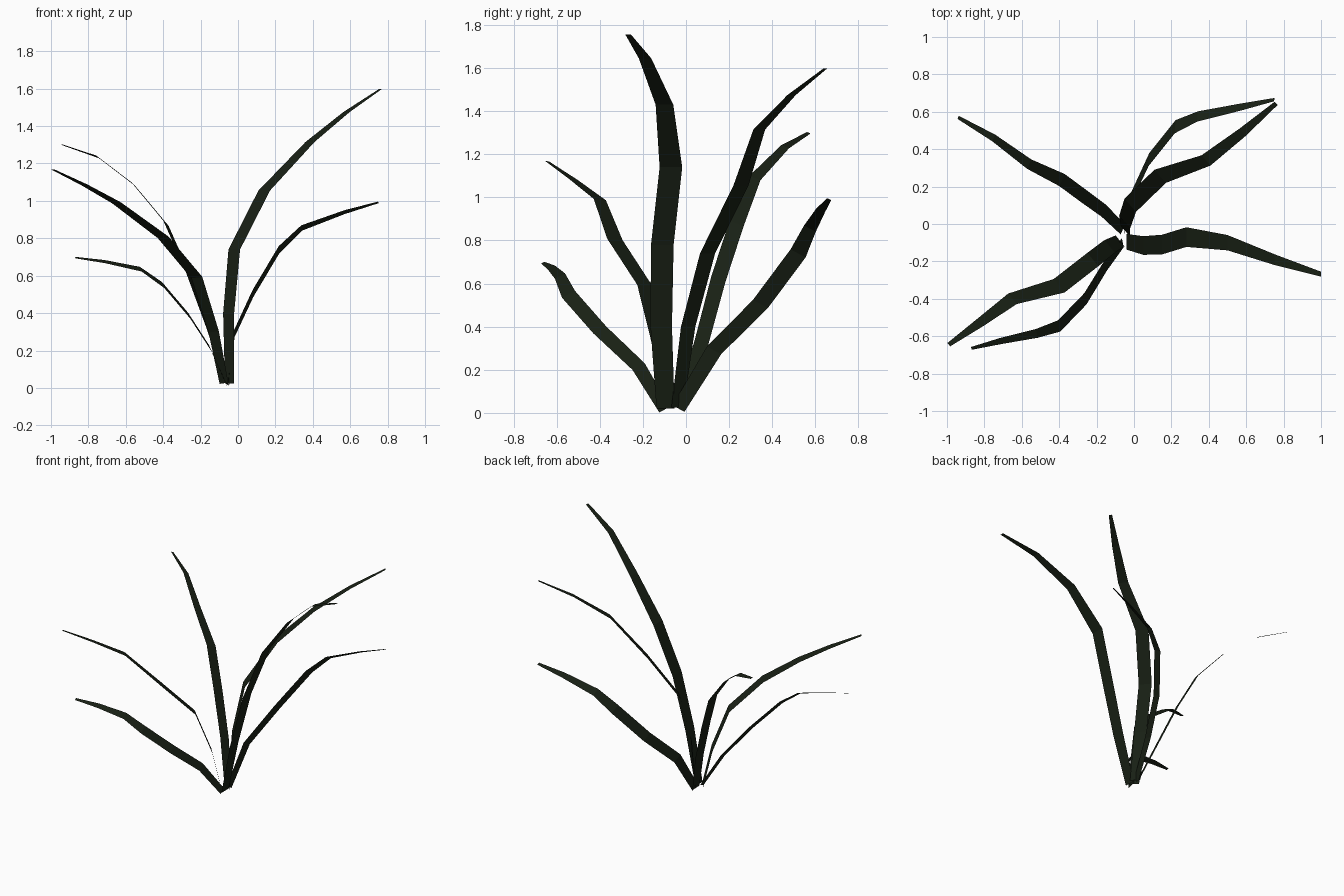
import bpy
from mathutils import Vector

# Dark green leaf colour
leaf = bpy.data.materials.new("leaf_green")
leaf.diffuse_color = (0.009, 0.014, 0.007, 1)

# Relative blade width from root to tip
TAPER = [0.8, 0.95, 1.0, 1.0, 0.78, 0.55, 0.25]


def blade(name, across, spine):
    """Flat ribbon: 'across' is the full-width vector, 'spine' the centre line."""
    verts = []
    for point, t in zip(spine, TAPER):
        half = Vector(across) * t / 2
        verts += [Vector(point) - half, Vector(point) + half]
    faces = [(i, i + 1, i + 3, i + 2) for i in range(0, len(verts) - 2, 2)]
    mesh = bpy.data.meshes.new(name)
    mesh.from_pydata(verts, [], faces)
    mesh.materials.append(leaf)
    bpy.context.collection.objects.link(bpy.data.objects.new(name, mesh))


# Tallest blade, leaning right
blade("blade_tall_right", (0, 0.105, 0), [
    (-0.04, -0.095, 0.02), (0.05, -0.115, 0.40), (0.15, -0.11, 0.78), (0.28, -0.07, 1.14),
    (0.50, -0.10, 1.43), (0.75, -0.19, 1.645), (1.0, -0.268, 1.755)])

# Two blades leaning back right
blade("blade_back_right_upper", (0.062, -0.07, 0), [
    (-0.045, -0.04, 0.025), (-0.05, 0.01, 0.40), (-0.02, 0.10, 0.74), (0.14, 0.255, 1.055),
    (0.385, 0.34, 1.315), (0.58, 0.49, 1.475), (0.76, 0.645, 1.597)])
blade("blade_back_right_lower", (0.004, 0.07, -0.037), [
    (-0.05, -0.035, 0.02), (-0.02, 0.13, 0.29), (0.08, 0.345, 0.505), (0.22, 0.52, 0.74),
    (0.34, 0.575, 0.855), (0.57, 0.625, 0.94), (0.75, 0.665, 0.992)])

# Blade leaning back left
blade("blade_back_left", (0.028, 0.065, -0.027), [
    (-0.06, -0.03, 0.02), (-0.16, 0.07, 0.32), (-0.27, 0.15, 0.62), (-0.385, 0.235, 0.88),
    (-0.56, 0.32, 1.09), (-0.75, 0.46, 1.235), (-0.94, 0.57, 1.30)])

# Two blades leaning front left
blade("blade_front_left_upper", (0.058, -0.072, 0.008), [
    (-0.075, -0.09, 0.025), (-0.13, -0.12, 0.30), (-0.22, -0.19, 0.59), (-0.40, -0.33, 0.805),
    (-0.65, -0.40, 0.99), (-0.82, -0.525, 1.085), (-0.99, -0.645, 1.168)])
blade("blade_front_left_lower", (-0.012, 0.06, 0.032), [
    (-0.06, -0.10, 0.015), (-0.15, -0.22, 0.215), (-0.26, -0.40, 0.385), (-0.40, -0.545, 0.55),
    (-0.52, -0.585, 0.635), (-0.71, -0.625, 0.675), (-0.87, -0.665, 0.697)])
